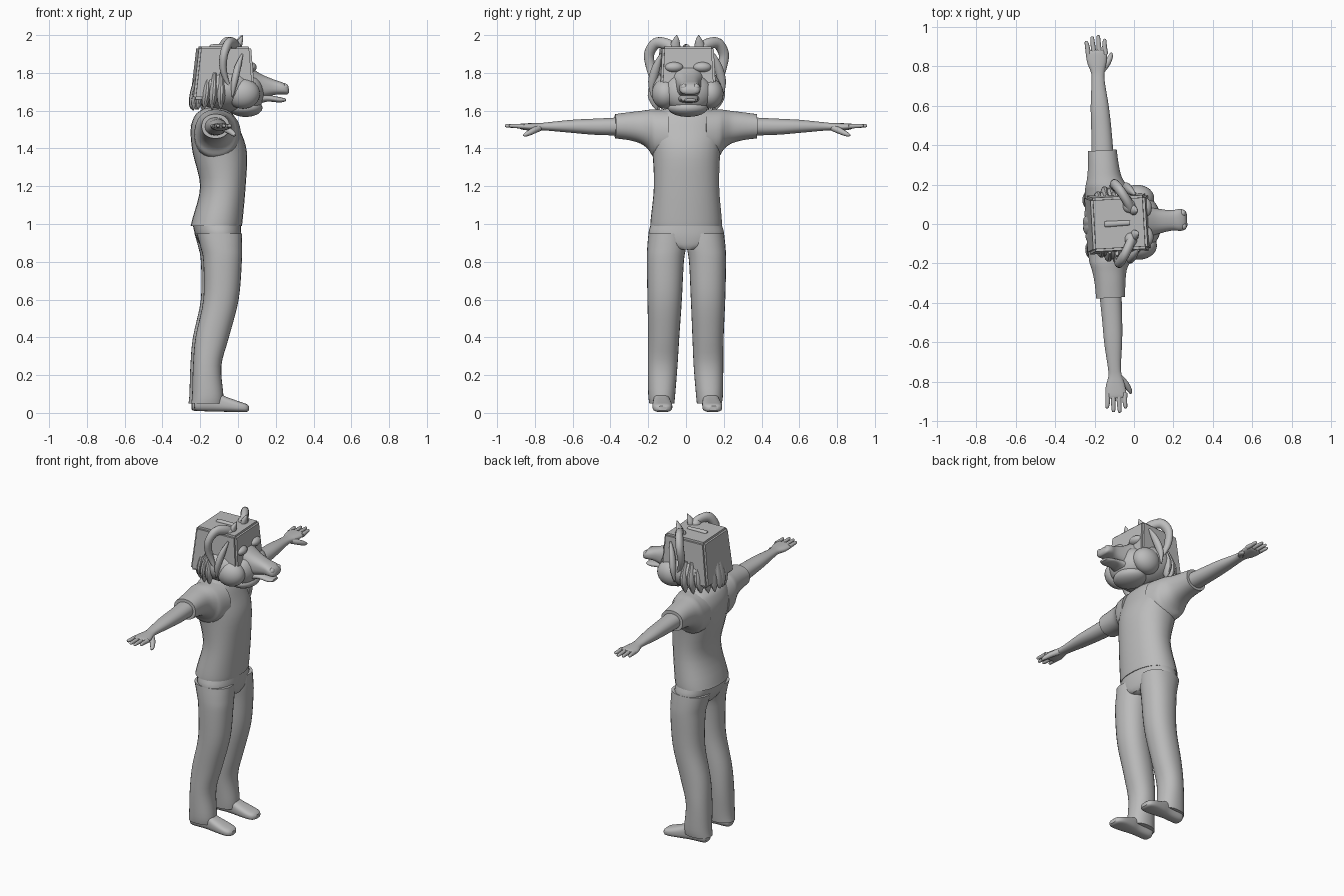
import bpy, bmesh, math, random
from mathutils import Vector, Matrix

cube = bpy.data.objects.get("Cube")
if cube:
    bpy.data.objects.remove(cube)

grey = bpy.data.materials.new("plain grey")
grey.use_nodes = True
tone = (0.5, 0.5, 0.5, 1)
grey.diffuse_color = tone
grey.node_tree.nodes["Principled BSDF"].inputs["Base Color"].default_value = tone

# The whole figure is turned slightly about its own upright axis
PIVOT = Matrix.Translation((-.13, 0, 0))
POSE = PIVOT @ Matrix.Rotation(.057, 4, 'Z') @ PIVOT.inverted()


def finish(name, bm, mirror, angle=40):
    bmesh.ops.recalc_face_normals(bm, faces=bm.faces)
    mesh = bpy.data.meshes.new(name)
    bm.to_mesh(mesh)
    bm.free()
    mesh.materials.append(grey)
    ob = bpy.data.objects.new(name, mesh)
    bpy.context.collection.objects.link(ob)
    ob.matrix_world = POSE
    bpy.ops.object.select_all(action='DESELECT')
    ob.select_set(True)
    bpy.context.view_layer.objects.active = ob
    bpy.ops.object.shade_smooth_by_angle(angle=math.radians(angle))
    if mirror:
        mod = ob.modifiers.new("mirror", 'MIRROR')
        mod.use_axis = (False, True, False)
        mod.use_mirror_merge = False
    return ob


def smooth_rows(rows, steps):
    """Catmull-Rom interpolation between rows of numbers."""
    rows = [Vector(r) for r in rows]
    out = []
    for i in range(len(rows) - 1):
        a, b, c = rows[max(i - 1, 0)], rows[i], rows[i + 1]
        d = rows[min(i + 2, len(rows) - 1)]
        for s in range(steps):
            t = s / steps
            out.append(b + (c - a) * (t / 2) + (a * 2 - b * 5 + c * 4 - d) * (t * t / 2)
                       + (b * 3 - a - c * 3 + d) * (t ** 3 / 2))
    return out + [rows[-1]]


def skin(name, rings, mirror, angle=40):
    bm = bmesh.new()
    loops = [[bm.verts.new(p) for p in ring] for ring in rings]
    n = len(loops[0])
    for a, b in zip(loops, loops[1:]):
        for i in range(n):
            j = (i + 1) % n
            bm.faces.new((a[i], a[j], b[j], b[i]))
    bm.faces.new(loops[0])
    bm.faces.new(loops[-1])
    return finish(name, bm, mirror, angle)


def unit_ring(n, power):
    for i in range(n):
        a = math.tau * (i + .5) / n
        c, s = math.cos(a), math.sin(a)
        yield (math.copysign(abs(c) ** (2 / power), c), math.copysign(abs(s) ** (2 / power), s))


def loft(name, axis, rows, mirror=False, power=2.2, n=28, steps=4):
    """Rows: position on axis, then low and high bounds on the other two axes."""
    rings = []
    for p, a0, a1, b0, b1 in smooth_rows(rows, steps):
        ring = []
        for u, v in unit_ring(n, power):
            co = [(a0 + a1) / 2 + u * (a1 - a0) / 2, (b0 + b1) / 2 + v * (b1 - b0) / 2]
            co.insert("xyz".index(axis), p)
            ring.append(co)
        rings.append(ring)
    return skin(name, rings, mirror)


def tube(name, rows, flat=1, mirror=True, n=12, steps=4):
    """Rows: point and radius; flat scales the radius along x."""
    path = smooth_rows(rows, steps)
    rings = []
    for i, row in enumerate(path):
        ahead = path[min(i + 1, len(path) - 1)] - path[max(i - 1, 0)]
        t = Vector(ahead[:3]).normalized()
        u = Vector((1, 0, 0)).cross(t).normalized()
        v = t.cross(u)
        rings.append([Vector(row[:3]) + (u * a + v * b * flat) * row[3]
                      for a, b in unit_ring(n, 2)])
    return skin(name, rings, mirror)


def ball(name, centre, size, mirror=False):
    bm = bmesh.new()
    bmesh.ops.create_uvsphere(bm, u_segments=28, v_segments=16, radius=1,
                              matrix=Matrix.Translation(centre) @ Matrix.Diagonal((*size, 1)))
    return finish(name, bm, mirror)


# Clothed body
loft("shirt_body", 'z', [
    (.99, -.25, .02, -.19, .19), (1.03, -.24, .025, -.188, .188), (1.2, -.2, .04, -.173, .173),
    (1.38, -.24, .047, -.18, .18), (1.5, -.25, .01, -.2, .2), (1.57, -.23, -.02, -.19, .19),
    (1.6, -.2, -.05, -.15, .15), (1.615, -.17, -.08, -.08, .08)])
loft("sleeve", 'y', [
    (.1, -.24, .01, 1.34, 1.605), (.17, -.24, -.01, 1.355, 1.606), (.2, -.235, -.03, 1.395, 1.605),
    (.24, -.225, -.05, 1.425, 1.599), (.3, -.217, -.06, 1.443, 1.592),
    (.375, -.214, -.066, 1.453, 1.582)], True)
loft("neck", 'z', [(1.56, -.2, -.04, -.08, .08), (1.68, -.18, -.02, -.08, .08)])
loft("trouser_seat", 'z', [
    (.865, -.18, 0, -.06, .06), (.89, -.2, .01, -.16, .16), (.94, -.225, .016, -.2, .2),
    (1.0, -.24, .015, -.187, .187)])
loft("trouser_leg", 'z', [
    (.05, -.255, -.085, .06, .192), (.1, -.25, -.085, .055, .198), (.25, -.245, -.095, .043, .2),
    (.4, -.232, -.055, .035, .2), (.6, -.19, -.003, .024, .206), (.8, -.19, .014, .014, .21),
    (.88, -.205, .016, .002, .207), (.95, -.225, .015, .002, .2)], True)
loft("shoe", 'x', [
    (-.238, .1, .16, .02, .08), (-.22, .09, .17, .01, .11), (-.13, .09, .172, .008, .11),
    (-.07, .083, .18, .006, .085), (0, .08, .185, .004, .06), (.035, .09, .178, .005, .048),
    (.05, .11, .16, .012, .036)], True, power=2.8)

# Bare arms and hands
loft("forearm", 'y', [
    (.34, -.197, -.083, 1.468, 1.565), (.48, -.19, -.087, 1.472, 1.558),
    (.6, -.186, -.094, 1.482, 1.552), (.72, -.175, -.107, 1.493, 1.54),
    (.77, -.174, -.106, 1.496, 1.535), (.82, -.19, -.093, 1.494, 1.534),
    (.87, -.195, -.088, 1.5, 1.532), (.885, -.185, -.098, 1.508, 1.528)], True)
for i, reach in enumerate((.935, .955, .96, .94)):
    x = -.185 + i * .029
    tube(f"finger_{i + 1}", [(x + .003, .86, 1.517, .013), (x, .9, 1.519, .012),
                             (x - .004 + i * .002, reach - .008, 1.52, .009),
                             (x - .004 + i * .002, reach, 1.52, .003)], n=10)
tube("thumb", [(-.12, .78, 1.508, .018), (-.09, .815, 1.492, .017), (-.07, .85, 1.475, .012),
               (-.066, .868, 1.469, .004)], n=10)

# Boxy head mask over a rounded jaw
bm = bmesh.new()
bmesh.ops.create_cube(bm, size=1)
for v in bm.verts:
    top = v.co.z > 0
    v.co = ((.062 if top else .085) if v.co.x > 0 else (-.213 if top else -.245),
            math.copysign(.136 if top else .15, v.co.y), 1.94 if top else 1.66)
bmesh.ops.bevel(bm, geom=bm.edges[:], offset=.012, segments=2, affect='EDGES')
finish("head_box", bm, False)
ball("rounded_head", (-.065, 0, 1.715), (.18, .19, .125))
ball("face_bulge", (.055, 0, 1.695), (.085, .13, .105))
ball("chin_pouch", (.04, 0, 1.615), (.09, .105, .048))
ball("cheek", (.02, .12, 1.69), (.09, .07, .08), True)
loft("head_ridge", 'x', [(-.15, -.012, .012, 1.93, 1.945), (-.13, -.015, .015, 1.93, 1.952),
                         (-.02, -.012, .012, 1.93, 1.95)])

# Muzzle with open mouth
loft("upper_muzzle", 'x', [
    (.06, -.085, .085, 1.65, 1.835), (.12, -.065, .065, 1.665, 1.795),
    (.19, -.052, .052, 1.683, 1.765), (.235, -.056, .056, 1.685, 1.75),
    (.26, -.048, .048, 1.685, 1.735), (.27, -.03, .03, 1.695, 1.715)], power=2.6)
loft("lower_jaw", 'x', [
    (.07, -.075, .075, 1.62, 1.69), (.15, -.048, .048, 1.647, 1.685),
    (.22, -.042, .042, 1.643, 1.672), (.252, -.03, .03, 1.65, 1.664)], power=2.4)
ball("nostril_rim", (.25, .033, 1.725), (.016, .018, .018), True)
ball("brow", (.06, .075, 1.83), (.035, .05, .028), True)

# Curled horns, ears and side locks
tube("horn", [(-.01, .07, 1.93, .03), (-.03, .115, 1.955, .03), (-.06, .165, 1.955, .03),
              (-.085, .198, 1.9, .028), (-.09, .19, 1.83, .025), (-.075, .178, 1.77, .018),
              (-.05, .18, 1.72, .004)], flat=.8)
ball("horn_root", (-.02, .085, 1.935), (.032, .035, .03), True)
tube("ear", [(-.005, .065, 1.9, .022), (0, .064, 1.945, .027), (.012, .06, 1.975, .017),
             (.022, .058, 2.0, .002)], flat=.7)
tube("side_lock", [(.015, .14, 1.9, .006), (-.01, .165, 1.83, .022), (-.03, .185, 1.75, .022),
                   (-.04, .185, 1.67, .004)], flat=.8)

# Ragged mane hanging round the back of the head
random.seed(4)
for i in range(6):
    a = math.radians(100 + i * 15)
    c, s = math.cos(a), abs(math.sin(a))
    tip = 1.6 + random.uniform(0, .025)
    tube(f"mane_lock_{i + 1}", [(-.07 + .145 * c, .15 * s, 1.8, .015),
                                (-.07 + .16 * c, .17 * s, 1.7, .038),
                                (-.07 + .175 * c, .165 * s, 1.64, .026),
                                (-.07 + .18 * c, .16 * s, tip, .003)], flat=.6)
